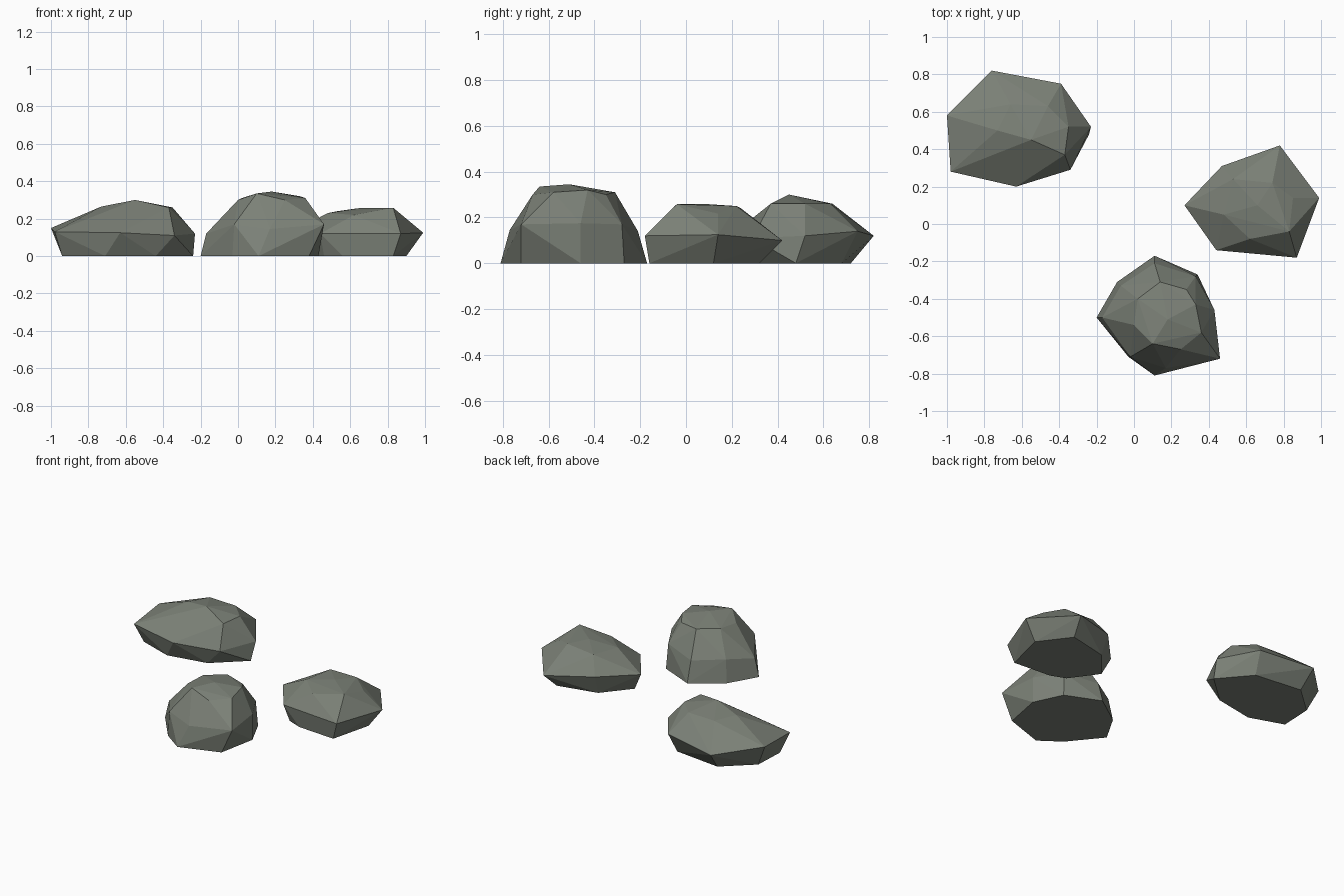
import bpy
import bmesh
import math

default_cube = bpy.data.objects.get("Cube")
if default_cube:
    bpy.data.objects.remove(default_cube, do_unlink=True)

# One matte stone colour shared by every boulder
stone = bpy.data.materials.new("grey_green_stone")
stone.use_nodes = True
stone_colour = (0.2, 0.22, 0.185, 1.0)
stone.diffuse_color = stone_colour
shader = stone.node_tree.nodes["Principled BSDF"]
shader.inputs["Base Color"].default_value = stone_colour
shader.inputs["Roughness"].default_value = 0.9


def make_boulder(name, base, waist, crown):
    """Chisel a faceted boulder: the hull of a ground outline, a waist and a crown."""
    bm = bmesh.new()
    for x, y in base:
        bm.verts.new((x, y, 0))
    for corner in waist + crown:
        bm.verts.new(corner)
    hull = bmesh.ops.convex_hull(bm, input=list(bm.verts))
    unused = {item for item in hull["geom_interior"] + hull["geom_unused"]
              if isinstance(item, bmesh.types.BMVert)}
    bmesh.ops.delete(bm, geom=list(unused), context="VERTS")
    # Merge nearly coplanar triangles into broad chipped facets
    bmesh.ops.dissolve_limit(bm, angle_limit=math.radians(3),
                             verts=list(bm.verts), edges=list(bm.edges))
    bmesh.ops.recalc_face_normals(bm, faces=list(bm.faces))
    mesh = bpy.data.meshes.new(name)
    bm.to_mesh(mesh)
    bm.free()
    mesh.materials.append(stone)
    mesh.shade_flat()
    boulder = bpy.data.objects.new(name, mesh)
    bpy.context.collection.objects.link(boulder)
    return boulder


# Long, low boulder at the back
make_boulder(
    "back_boulder",
    base=[(-.94, .33), (-.71, .25), (-.44, .3), (-.24, .48),
          (-.41, .68), (-.74, .72), (-.93, .55)],
    waist=[(-1, .58, .15), (-.76, .82, .12), (-.39, .75, .14), (-.23, .52, .12),
           (-.34, .29, .11), (-.63, .2, .125), (-.98, .28, .13)],
    crown=[(-.73, .5, .265), (-.66, .64, .26), (-.55, .45, .3),
           (-.46, .63, .26), (-.35, .52, .26), (-.37, .37, .26)],
)

# Pointed boulder on the left side
make_boulder(
    "left_boulder",
    base=[(.33, .08), (.46, -.1), (.56, -.14), (.83, -.16),
          (.9, .12), (.75, .32), (.48, .26)],
    waist=[(.27, .1, .12), (.44, -.14, .12), (.87, -.18, .12),
           (.99, .14, .125), (.78, .42, .1), (.47, .31, .13)],
    crown=[(.48, .05, .23), (.53, .24, .24), (.62, -.08, .22),
           (.66, .1, .258), (.83, -.04, .258), (.85, .14, .217), (.74, .22, .25)],
)

# Tall, rounded boulder at the front
make_boulder(
    "front_boulder",
    base=[(-.2, -.5), (-.09, -.31), (.11, -.17), (.34, -.27),
          (.43, -.46), (.38, -.72), (.11, -.81), (-.03, -.71)],
    waist=[(-.17, -.5, .12), (-.07, -.33, .15), (.11, -.21, .14), (.33, -.28, .17),
           (.43, -.46, .175), (.46, -.72, .17), (.17, -.77, .145), (-.02, -.71, .17)],
    crown=[(.02, -.4, .31), (0, -.54, .3), (.1, -.64, .335), (.25, -.67, .3),
           (.36, -.58, .31), (.33, -.43, .32), (.28, -.35, .3),
           (.14, -.31, .31), (.18, -.51, .345)],
)
